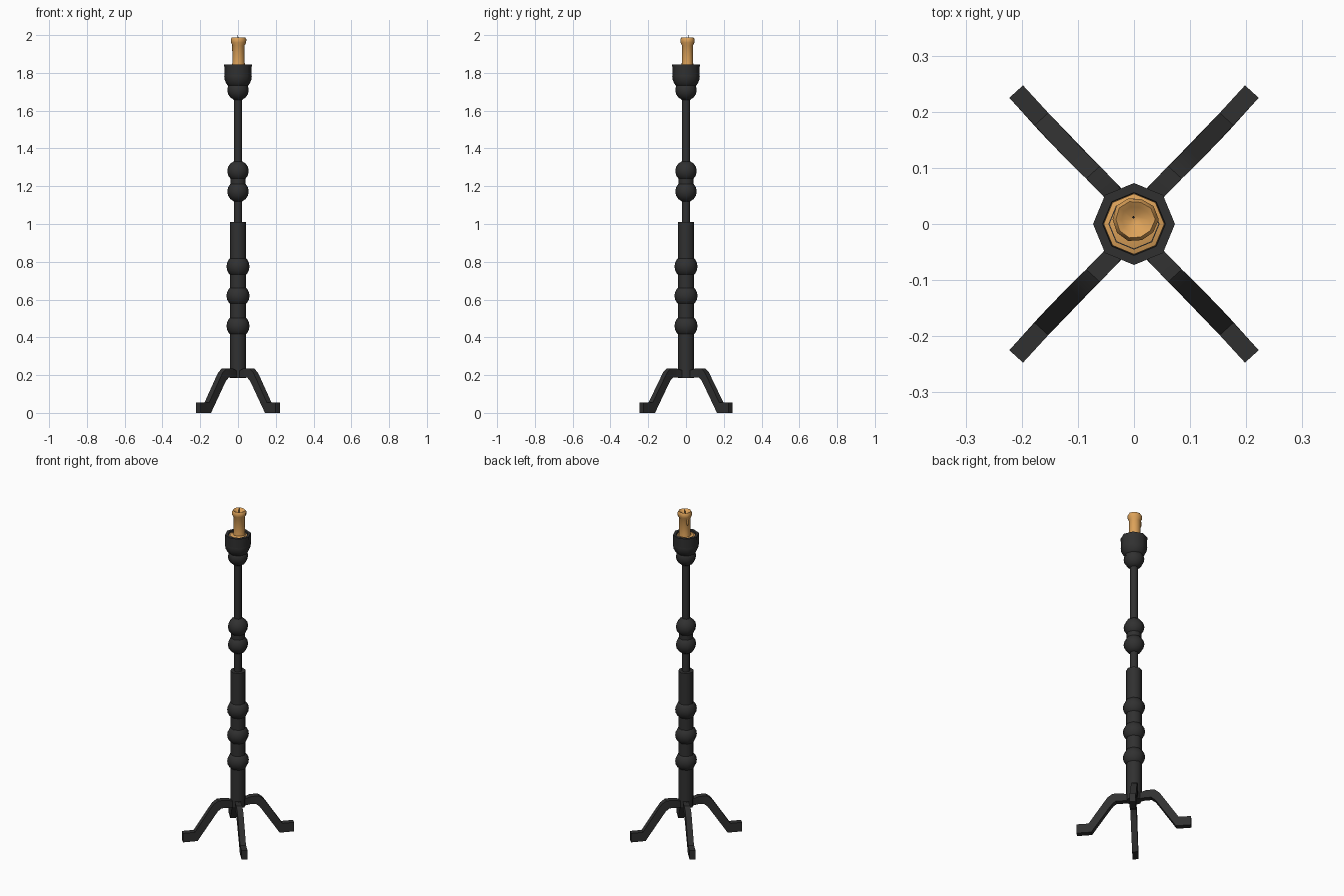
import bpy, bmesh, math
from mathutils import Vector

if "Cube" in bpy.data.objects:
    bpy.data.objects.remove(bpy.data.objects["Cube"])


def material(name, rgb):
    m = bpy.data.materials.new(name)
    m.diffuse_color = (*rgb, 1)
    m.use_nodes = True
    m.node_tree.nodes["Principled BSDF"].inputs["Base Color"].default_value = m.diffuse_color
    return m


IRON = material("black_iron", (0.03, 0.03, 0.03))
WAX = material("orange_wax", (0.72, 0.36, 0.10))


def finish(bm, name, mat, angle=40):
    bmesh.ops.recalc_face_normals(bm, faces=bm.faces)
    me = bpy.data.meshes.new(name)
    bm.to_mesh(me)
    bm.free()
    me.materials.append(mat)
    ob = bpy.data.objects.new(name, me)
    bpy.context.collection.objects.link(ob)
    bpy.ops.object.select_all(action='DESELECT')
    ob.select_set(True)
    bpy.context.view_layer.objects.active = ob
    bpy.ops.object.shade_smooth_by_angle(angle=math.radians(angle))
    return ob


def skin(bm, rings):
    """Bridge equal-sized rings of points and cap both ends."""
    rings = [[bm.verts.new(p) for p in ring] for ring in rings]
    n = len(rings[0])
    for a, b in zip(rings, rings[1:]):
        for i in range(n):
            j = (i + 1) % n
            bm.faces.new((a[i], a[j], b[j], b[i]))
    bm.faces.new(rings[0])
    bm.faces.new(rings[-1])


def lathe(name, profile, mat, sides=8, angle=50, wobble=0.0, center=(0, 0)):
    rings = []
    for r, z in profile:
        ring = []
        for i in range(sides):
            a = 2 * math.pi * i / sides
            k = r * (1 + wobble * math.sin(3 * a + 1) + wobble * math.cos(2 * a))
            ring.append((center[0] + k * math.cos(a), center[1] + k * math.sin(a), z))
        rings.append(ring)
    bm = bmesh.new()
    skin(bm, rings)
    return finish(bm, name, mat, angle)


def ball(name, z, r, neck):
    """Faceted bead cut flat where it meets a neck of the given radius."""
    a0 = math.acos(neck / r)
    angles = [-a0 + 2 * a0 * i / 6 for i in range(7)]
    lathe(name, [(r * math.cos(a), z + r * math.sin(a)) for a in angles], IRON)


# Stem
lathe("lower_stem", [(0.043, 0.185), (0.043, 1.01)], IRON)
lathe("upper_stem", [(0.022, 1.0), (0.022, 1.70)], IRON)
lathe("bead_collar", [(0.04, 1.17), (0.04, 1.28)], IRON)
for i, z in enumerate((0.46, 0.62, 0.775)):
    ball(f"lower_bead_{i + 1}", z, 0.061, 0.035)
for i, z in enumerate((1.172, 1.28)):
    ball(f"upper_bead_{i + 1}", z, 0.057, 0.02)

# Candle holder
ball("holder_bead", 1.71, 0.057, 0.022)
ball("holder_bowl", 1.782, 0.073, 0.045)
lathe("holder_rim", [(0.072, 1.785), (0.073, 1.845), (0.056, 1.845), (0.055, 1.83)], IRON)

# Candle with melted, flared top
lathe("wax_pool", [(0.055, 1.825), (0.054, 1.836), (0.036, 1.842)], WAX)
lathe("candle", [(0.034, 1.835), (0.031, 1.86), (0.031, 1.945), (0.039, 1.96),
                 (0.040, 1.978), (0.034, 1.988), (0.024, 1.982), (0.008, 1.97)],
      WAX, sides=10, angle=80, wobble=0.03, center=(0.002, 0.008))
lathe("wax_drip", [(0.002, 1.91), (0.007, 1.92), (0.006, 1.945), (0.003, 1.97)],
      WAX, sides=6, angle=80, center=(-0.026, 0.022))
lathe("wick", [(0.003, 1.965), (0.002, 2.0)], IRON, sides=4, center=(-0.001, 0.012))

# Legs: plan centre (x, y) along the upper and lower outline
TOP = [(0.015, 0.02, 0.222), (0.042, 0.06, 0.235), (0.073, 0.092, 0.235),
       (0.092, 0.11, 0.215), (0.105, 0.123, 0.188), (0.165, 0.187, 0.055), (0.21, 0.236, 0.055)]
BOTTOM = [(0.015, 0.02, 0.185), (0.037, 0.055, 0.188), (0.06, 0.078, 0.188),
          (0.074, 0.093, 0.172), (0.086, 0.105, 0.148), (0.155, 0.175, 0.0), (0.21, 0.236, 0.0)]
SIDE = Vector((0.74, -0.67, 0)) * 0.0165
for name, sx, sy in (("back_right_leg", 1, 1), ("back_left_leg", -1, 1),
                     ("front_right_leg", 1, -1), ("front_left_leg", -1, -1)):
    rings = []
    for t, b in zip(TOP, BOTTOM):
        t, b = Vector(t), Vector(b)
        ring = (t - SIDE, t + SIDE, b + SIDE, b - SIDE)
        rings.append([(p.x * sx, p.y * sy, p.z) for p in ring])
    bm = bmesh.new()
    skin(bm, rings)
    finish(bm, name, IRON, 35)
